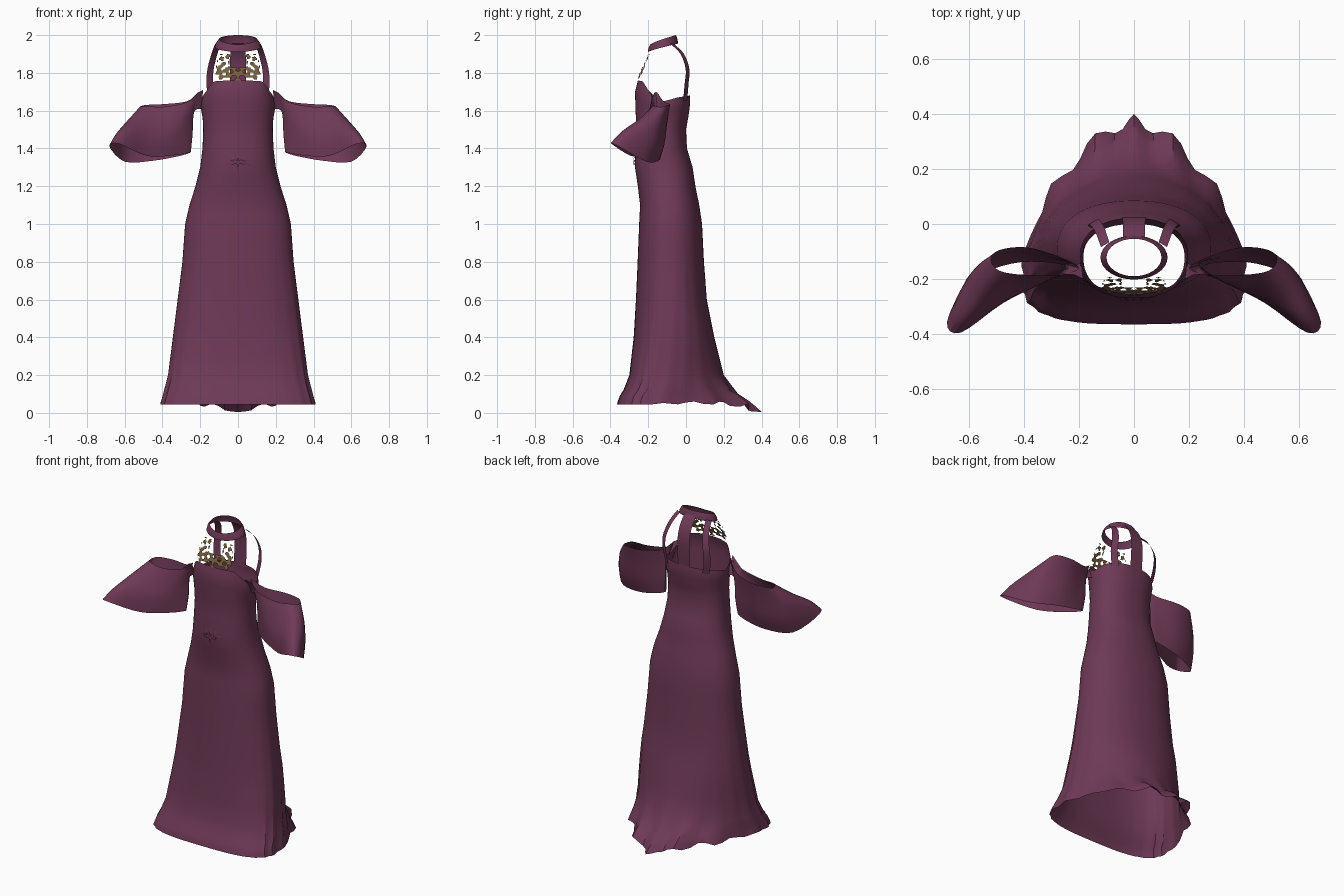
import bpy, bmesh, math, random
from mathutils import Vector

if "Cube" in bpy.data.objects:
    bpy.data.objects.remove(bpy.data.objects["Cube"])

random.seed(4)

def material(name, rgb):
    m = bpy.data.materials.new(name)
    m.diffuse_color = (*rgb, 1)
    m.use_nodes = True
    m.node_tree.nodes["Principled BSDF"].inputs["Base Color"].default_value = m.diffuse_color
    return m

PLUM = material("plum_cloth", (0.155, 0.041, 0.092))
GOLD = material("bronze_lace", (0.19, 0.115, 0.045))

def lerp_table(table, z):
    """Linear lookup in rows (key, a, b, ...)."""
    if z <= table[0][0]:
        return table[0][1:]
    for p, q in zip(table, table[1:]):
        if z <= q[0]:
            u = (z - p[0]) / (q[0] - p[0])
            return [a + (b - a) * u for a, b in zip(p[1:], q[1:])]
    return table[-1][1:]

def spline(pts, steps, closed=False):
    """Catmull-Rom samples through the points."""
    pts = [Vector(p) for p in pts]
    n = len(pts)
    get = (lambda i: pts[i % n]) if closed else (lambda i: pts[max(0, min(n - 1, i))])
    out = []
    for i in range(n if closed else n - 1):
        a, b, c, d = get(i - 1), get(i), get(i + 1), get(i + 2)
        for k in range(steps):
            t = k / steps
            out.append(0.5 * (2 * b + (c - a) * t + (2 * a - 5 * b + 4 * c - d) * t * t
                              + (3 * b - a - 3 * c + d) * t ** 3))
    if not closed:
        out.append(pts[-1])
    return out

def loft(name, rows, mat, closed=False, mirror=False, keep=None):
    """Sheet of quads between rows of points."""
    bm = bmesh.new()
    vs = [[bm.verts.new(p) for p in r] for r in rows]
    n = len(rows[0])
    for j in range(len(rows) - 1):
        for i in range(n if closed else n - 1):
            if keep is None or keep(i, j):
                k = (i + 1) % n
                bm.faces.new((vs[j][i], vs[j][k], vs[j + 1][k], vs[j + 1][i]))
    bmesh.ops.delete(bm, geom=[v for v in bm.verts if not v.link_faces], context='VERTS')
    bmesh.ops.recalc_face_normals(bm, faces=bm.faces)
    me = bpy.data.meshes.new(name)
    bm.to_mesh(me)
    bm.free()
    me.materials.append(mat)
    ob = bpy.data.objects.new(name, me)
    bpy.context.collection.objects.link(ob)
    bpy.ops.object.select_all(action='DESELECT')
    ob.select_set(True)
    bpy.context.view_layer.objects.active = ob
    bpy.ops.object.shade_smooth_by_angle(angle=math.radians(30))
    if mirror:
        ob.modifiers.new("mirror", 'MIRROR')
    return ob

def ribbon(name, pts, side, widths, mirror=False):
    """Flat strap along a path, width along the side vector."""
    path = spline(pts, 5)
    side = Vector(side).normalized()
    rows = []
    for i, p in enumerate(path):
        u = i / (len(path) - 1)
        w = (widths[0] + (widths[1] - widths[0]) * u) / 2
        rows.append([p - side * w, p + side * w])
    return loft(name, rows, PLUM, mirror=mirror)

# --- gown body: z, half width, front y, back y, y of widest point
PROFILE = [
    (0.00, .41, -.365, .375, -.18), (0.05, .40, -.355, .33, -.18), (0.10, .39, -.33, .265, -.15),
    (0.20, .37, -.30, .20, -.13), (0.40, .345, -.277, .15, -.11), (0.60, .32, -.265, .11, -.10),
    (0.80, .295, -.256, .095, -.09), (1.00, .28, -.248, .085, -.09), (1.10, .257, -.243, .07, -.09),
    (1.20, .225, -.255, .05, -.10), (1.30, .20, -.27, .035, -.11), (1.40, .188, -.268, .005, -.12),
    (1.50, .184, -.262, 0, -.12), (1.60, .187, -.267, .013, -.12), (1.70, .197, -.27, .022, -.12),
    (1.76, .192, -.255, .02, -.12)]
NECKLINE = [(-1, 1.68), (-.5, 1.67), (0, 1.65), (.5, 1.70), (.78, 1.755), (1, 1.76)]
LEVELS = [0, .03, .06, .1, .15, .2, .3, .4, .5, .6, .7, .8, .9, 1, 1.05, 1.1, 1.15, 1.2, 1.25,
          1.3, 1.35, 1.4, 1.45, 1.5, 1.55, 1.6, 1.65, 1.7, 1.73, 1.76]
COLS = 72

def body_point(level, a):
    s, f = math.sin(a), math.cos(a)          # f = 1 front, -1 back
    z = level
    if level > 1.5:                           # shape the neckline
        z = 1.5 + (level - 1.5) * (lerp_table(NECKLINE, f)[0] - 1.5) / .26
    hem = max(0, 1 - level / .2)
    if level < .2:                            # hem rises off the floor except at the train
        low = .045 - .04 * max(0, -f) ** 6
        z = low + level * (.2 - low) / .2
    hw, fr, bk, wy = lerp_table(PROFILE, level)
    flare = max(0, min(1, (.5 - level) / .5))
    n = (2.3 + .8 * flare) if f > 0 else (2.25 - .7 * flare)
    x = hw * math.copysign(abs(s) ** (2 / n), s)
    y = wy + abs(f) ** (2 / n) * ((fr - wy) if f > 0 else (bk - wy))
    # soft side pleats and the ruffled rear hem
    pleat = math.cos(a * 22) * .005 * max(0, 1 - level / 1.0) * abs(s) ** 2
    ruffle = math.cos(a * 14) * .016 * hem * max(0, min(1, .1 - f))
    k = 1 + (pleat + ruffle) / .35
    z += hem * max(0, -f + .1) * .014 * (1 + math.sin(abs(a - math.pi) * 19)) * (f > -.97)
    return (x * k, wy + (y - wy) * k, z)

loft("gown_body", [[body_point(l, 2 * math.pi * i / COLS) for i in range(COLS)] for l in LEVELS],
     PLUM, closed=True)

# --- draped bell sleeves: upper arm opening, middle rings and wide cuff
SLEEVE = [
    [(.20, -.16, 1.70), (.27, -.185, 1.645), (.40, -.185, 1.62), (.49, -.17, 1.625),
     (.52, -.13, 1.62), (.49, -.095, 1.63), (.39, -.085, 1.635), (.27, -.12, 1.65)],
    [(.235, -.15, 1.58), (.30, -.20, 1.55), (.43, -.225, 1.54), (.555, -.255, 1.55),
     (.60, -.22, 1.53), (.55, -.135, 1.53), (.42, -.10, 1.53), (.29, -.125, 1.55)],
    [(.24, -.15, 1.48), (.32, -.21, 1.46), (.46, -.27, 1.45), (.60, -.34, 1.49),
     (.65, -.305, 1.465), (.585, -.17, 1.42), (.44, -.115, 1.42), (.30, -.13, 1.45)],
    [(.25, -.16, 1.38), (.33, -.21, 1.365), (.48, -.29, 1.36), (.63, -.395, 1.425),
     (.68, -.355, 1.41), (.60, -.21, 1.33), (.45, -.145, 1.335), (.31, -.14, 1.36)]]
rings = [spline(r, 4, closed=True) for r in SLEEVE]
columns = [spline([r[i] for r in rings], 3) for i in range(len(rings[0]))]
loft("bell_sleeve", [[c[j] for c in columns] for j in range(len(columns[0]))], PLUM,
     closed=True, mirror=True)

# --- gathered tab joining each sleeve to the bodice
loft("sleeve_tab", [[(.185, -.20, 1.71), (.19, -.16, 1.655), (.19, -.14, 1.61)],
                    [(.215, -.185, 1.695), (.215, -.165, 1.65), (.215, -.15, 1.61)],
                    [(.26, -.182, 1.65), (.255, -.175, 1.62), (.24, -.16, 1.59)]], PLUM, mirror=True)

# --- tilted halter collar
def collar_row(rx, ry, z_front, z_back):
    row = []
    for i in range(32):
        a = 2 * math.pi * i / 32
        u = (1 + math.sin(a)) / 2
        row.append((rx * math.cos(a), -.122 + ry * math.sin(a), z_front + (z_back - z_front) * u ** .8))
    return row

loft("halter_collar", [collar_row(.122, .08, 1.91, 1.955), collar_row(.116, .077, 1.93, 1.98),
                       collar_row(.100, .068, 1.95, 2.0)], PLUM, closed=True)

# --- back straps
ribbon("centre_back_strap", [(0, -.045, 1.975), (0, .005, 1.91), (0, .026, 1.82), (0, .018, 1.66)],
       (1, 0, 0), (.08, .085))
ribbon("side_back_strap", [(.105, -.075, 1.955), (.125, -.02, 1.90), (.145, .008, 1.82),
                           (.15, .003, 1.74), (.135, -.005, 1.65)], (.85, -.5, 0), (.035, .042), mirror=True)

# --- lace yoke: mirrored broken patches, denser near the neckline
NX, NZ = 56, 28
rows = []
for j in range(NZ + 1):
    v = j / NZ
    half = .135 - .03 * v
    rows.append([(x, -.262 + .066 * v + .9 * x * x, 1.76 + .15 * v)
                 for x in (half * (2 * i / NX - 1) for i in range(NX + 1))])

def lace_keep(i, j):
    u, v = abs(2 * (i + .5) / NX - 1), (j + .5) / NZ
    wave = math.sin(u * 19 + math.sin(v * 13) * 1.5) + math.sin(v * 27 + u * 8)
    if v < .1:
        return wave > 1.2
    if v < .45:                               # dense row above the bodice
        return wave > -.6 and u < .93
    if v < .92:                               # leaves climbing to the collar at the sides
        return wave > .1 and .32 + .1 * v < u < .95
    return False

loft("lace_yoke", rows, GOLD, keep=lace_keep)

# --- pinched folds at the waist
for i, (dx, dz) in enumerate([(0, .06), (.04, .05), (.078, .02), (.07, -.015), (0, -.06)]):
    tip = (dx, -.268 + 1.2 * dx * dx, 1.325 + dz)
    ribbon("waist_fold_%d" % i, [(0, -.277, 1.325), (dx * .5, -.278 + .3 * dx * dx, 1.325 + dz * .3), tip],
           (dz, 0, -dx), (.016, .005), mirror=dx > 0)
